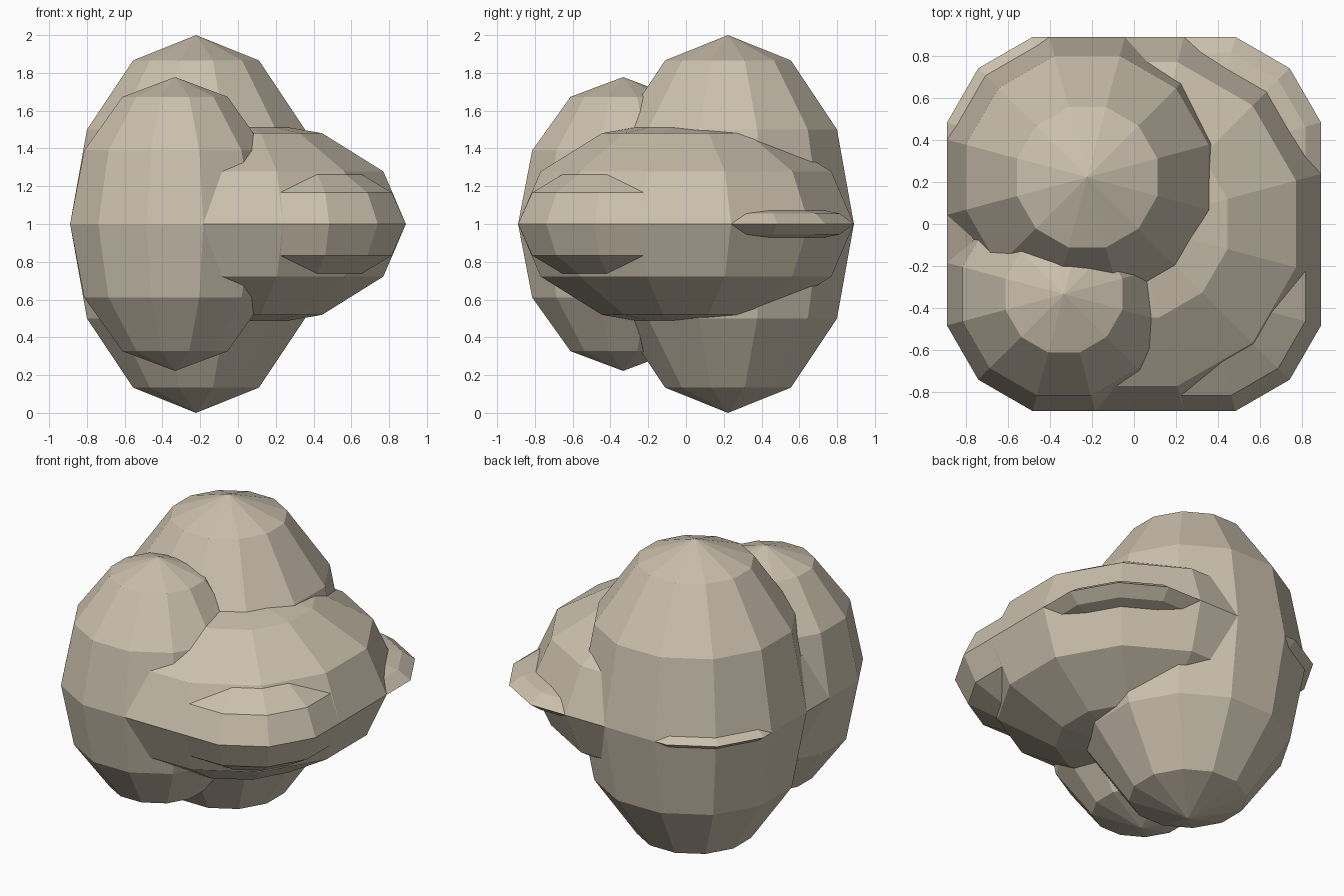
import bpy
import math

if "Cube" in bpy.data.objects:
    bpy.data.objects.remove(bpy.data.objects["Cube"])

# One stone-beige colour for the whole cluster
beige = bpy.data.materials.new("stone_beige")
beige.diffuse_color = (0.60, 0.53, 0.42, 1.0)
beige.use_nodes = True
beige.node_tree.nodes["Principled BSDF"].inputs["Base Color"].default_value = beige.diffuse_color

SIDES, RINGS, MID = 12, 6, 1.0


def lobe(name, x, y, radius, half_height):
    """Low-poly ellipsoid with flat sides facing the axes; radius is to the flats."""
    bpy.ops.mesh.primitive_uv_sphere_add(segments=SIDES, ring_count=RINGS, radius=1,
                                         location=(x, y, MID))
    ob = bpy.context.object
    ob.name = name
    ob.rotation_euler.z = math.pi / SIDES
    r = radius / math.cos(math.pi / SIDES)
    ob.scale = (r, r, half_height)
    bpy.ops.object.transform_apply(location=False, rotation=True, scale=True)
    bpy.ops.object.shade_flat()
    ob.data.materials.append(beige)
    return ob


u = 1 / 9
# Tall lobes on the left
lobe("tall_back_lobe", -2 * u, 2 * u, 6 * u, 9 * u)
lobe("tall_front_lobe", -3 * u, -3 * u, 5 * u, 7 * u)
# Wide central body
lobe("wide_body", 0, 0, 8 * u, 5 * u)
# Flatter lobes peeking out at the corners
lobe("front_right_lobe", 3 * u, -3 * u, 5 * u, 3 * u)
lobe("back_right_lobe", 3 * u, 3 * u, 5 * u, u)
lobe("back_left_lobe", -3 * u, 3 * u, 5 * u, u)
